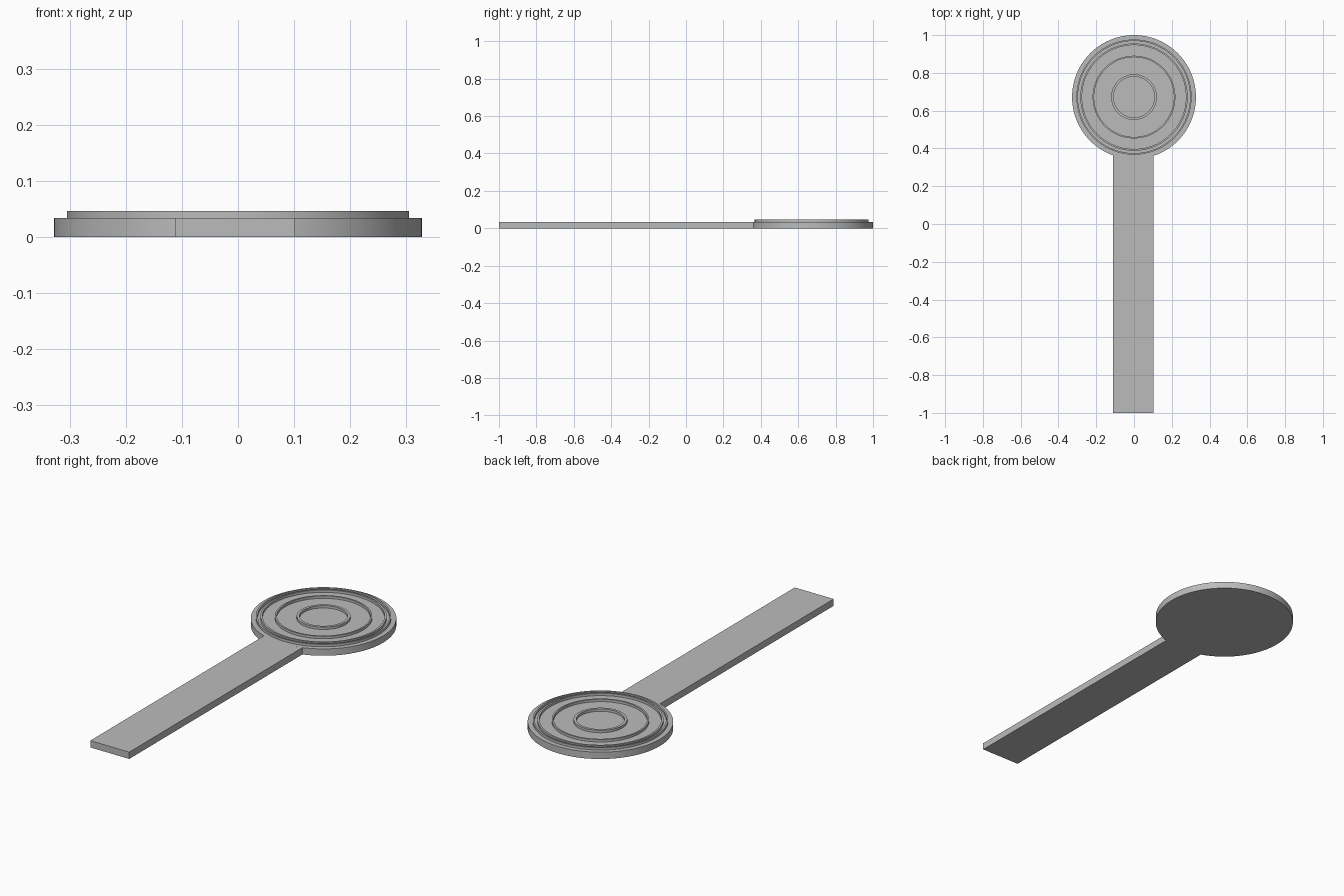
import bpy, bmesh, math

cube = bpy.data.objects.get("Cube")
if cube:
    bpy.data.objects.remove(cube, do_unlink=True)

CENTRE_Y, RADIUS, THICK, RIDGE_TOP = 0.672, 0.328, 0.034, 0.046
SEGMENTS = 96

grey = bpy.data.materials.new("plain grey")
grey.use_nodes = True
colour = (0.5, 0.5, 0.5, 1)
grey.diffuse_color = colour
grey.node_tree.nodes["Principled BSDF"].inputs["Base Color"].default_value = colour


def finish(name, bm, smooth=False):
    bmesh.ops.recalc_face_normals(bm, faces=bm.faces)
    mesh = bpy.data.meshes.new(name)
    bm.to_mesh(mesh)
    bm.free()
    mesh.materials.append(grey)
    obj = bpy.data.objects.new(name, mesh)
    bpy.context.collection.objects.link(obj)
    if smooth:
        bpy.ops.object.select_all(action='DESELECT')
        obj.select_set(True)
        bpy.context.view_layer.objects.active = obj
        bpy.ops.object.shade_smooth_by_angle(angle=math.radians(30))
    return obj


# Round head: one lathed profile with raised concentric ridges
ridges = [(0.305, 0.297), (0.284, 0.275), (0.219, 0.211), (0.121, 0.108)]
profile = [(0, 0), (RADIUS, 0), (RADIUS, THICK)]
for outer, inner in ridges:
    profile += [(outer, THICK), (outer, RIDGE_TOP), (inner, RIDGE_TOP), (inner, THICK)]
profile.append((0, THICK))

bm = bmesh.new()
verts = [bm.verts.new((r, CENTRE_Y, z)) for r, z in profile]
edges = [bm.edges.new(pair) for pair in zip(verts, verts[1:])]
bmesh.ops.spin(bm, geom=verts + edges, cent=(0, CENTRE_Y, 0), axis=(0, 0, 1),
               angle=math.tau, steps=SEGMENTS)
bmesh.ops.remove_doubles(bm, verts=bm.verts, dist=0.0001)
finish("round_head", bm, smooth=True)

# Flat handle: its inner end follows the rim of the head
left, right = 0.102, -0.112
bm = bmesh.new()
outline = [(right, -1), (left, -1)]
for i in range(9):
    x = left + (right - left) * i / 8
    outline.append((x, CENTRE_Y - math.sqrt(RADIUS ** 2 - x ** 2)))
base = bm.faces.new([bm.verts.new((x, y, 0)) for x, y in outline])
top = bmesh.ops.extrude_face_region(bm, geom=[base])
bmesh.ops.translate(bm, vec=(0, 0, THICK),
                    verts=[v for v in top["geom"] if isinstance(v, bmesh.types.BMVert)])
finish("handle", bm)
